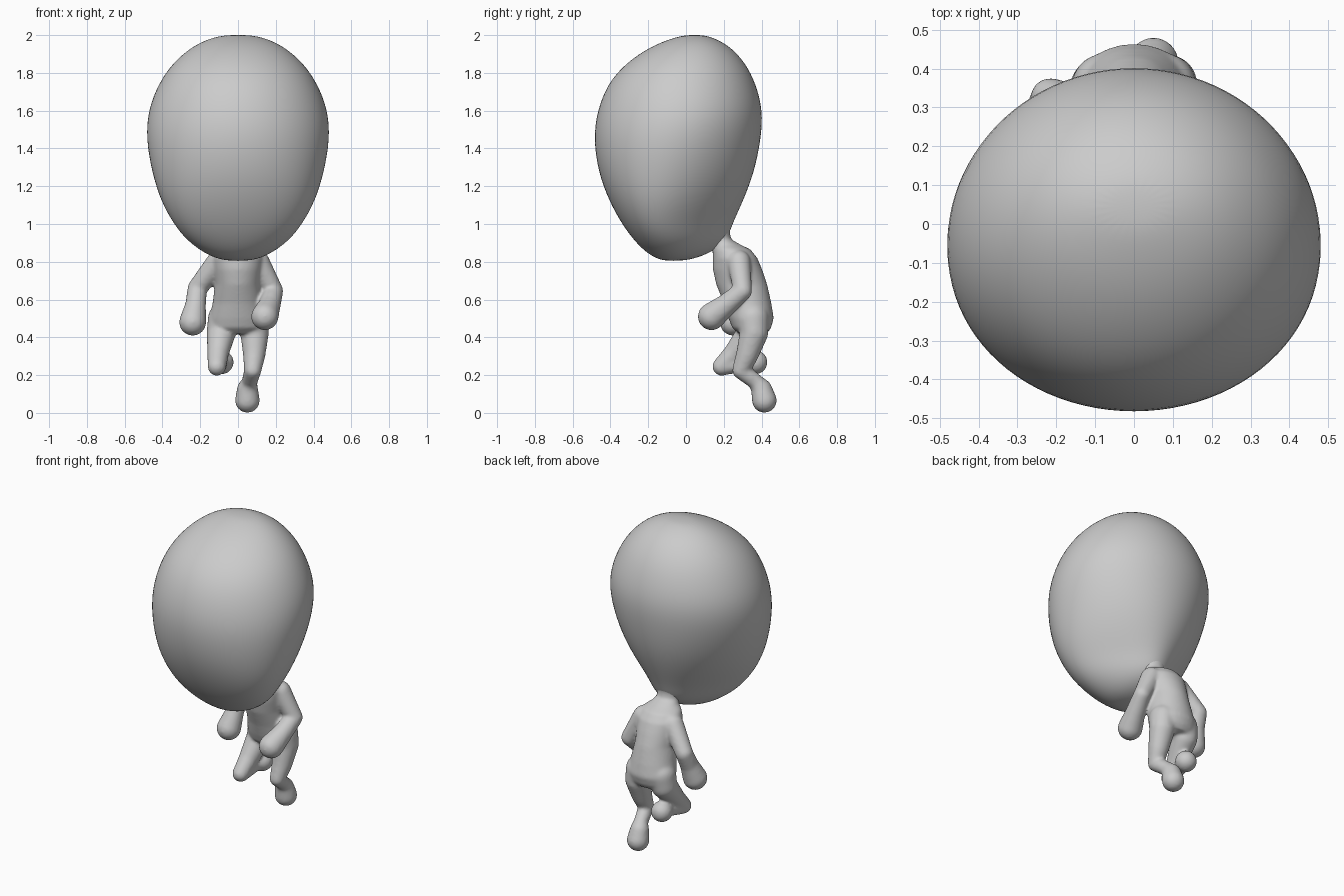
import bpy, bmesh, math
from mathutils import Vector

cube = bpy.data.objects.get("Cube")
if cube:
    bpy.data.objects.remove(cube)

clay = bpy.data.materials.new("plain_grey")
clay.use_nodes = True
GREY = (0.6, 0.6, 0.6, 1)
clay.diffuse_color = GREY
clay.node_tree.nodes["Principled BSDF"].inputs["Base Color"].default_value = GREY


def loft(bm, rings, sides):
    """Stack egg-shaped rings: height, front y, back y, half width, back pinch."""
    loops = []
    for z, front, back, half, pinch in rings:
        loop = []
        for i in range(sides):
            a = math.tau * i / sides
            c, s = math.cos(a), math.sin(a)
            y = (front + back) / 2 + s * (back - front) / 2
            loop.append(bm.verts.new((half * c * (1 - pinch * s), y, z)))
        loops.append(loop)
    for low, high in zip(loops, loops[1:]):
        for i in range(sides):
            j = (i + 1) % sides
            bm.faces.new((low[i], low[j], high[j], high[i]))
    bm.faces.new(loops[0][::-1])
    bm.faces.new(loops[-1])


def limb(bm, joints):
    """Chain of tapered capsules through joints (x, y, z, radius)."""
    for a, b in zip(joints, joints[1:]):
        part = bmesh.new()
        for x, y, z, r in (a, b):
            ball = bmesh.ops.create_icosphere(part, subdivisions=3, radius=r)
            bmesh.ops.translate(part, verts=ball["verts"], vec=Vector((x, y, z)))
        hull = bmesh.ops.convex_hull(part, input=part.verts[:])
        bmesh.ops.delete(part, geom=list({v for v in hull["geom_interior"]
                         if isinstance(v, bmesh.types.BMVert)}), context="VERTS")
        mesh = bpy.data.meshes.new("limb_part")
        part.to_mesh(mesh)
        part.free()
        bm.from_mesh(mesh)
        bpy.data.meshes.remove(mesh)


def finish(bm, name):
    mesh = bpy.data.meshes.new(name)
    bm.to_mesh(mesh)
    bm.free()
    mesh.materials.append(clay)
    mesh.shade_smooth()
    obj = bpy.data.objects.new(name, mesh)
    bpy.context.collection.objects.link(obj)
    return obj


# Large egg-shaped head, leaning forward and tapering to the neck at the back
bm = bmesh.new()
loft(bm, [
    (0.805, -0.11, -0.02, 0.05, 0),
    (0.82, -0.165, 0.06, 0.125, 0.1),
    (0.86, -0.225, 0.155, 0.195, 0.3),
    (0.92, -0.283, 0.222, 0.262, 0.40),
    (1.00, -0.342, 0.248, 0.325, 0.38),
    (1.12, -0.41, 0.305, 0.402, 0.25),
    (1.27, -0.468, 0.365, 0.457, 0.13),
    (1.45, -0.495, 0.402, 0.492, 0.04),
    (1.60, -0.475, 0.412, 0.482, 0),
    (1.74, -0.42, 0.375, 0.427, 0),
    (1.85, -0.325, 0.32, 0.352, 0),
    (1.94, -0.19, 0.237, 0.246, 0),
    (1.985, -0.07, 0.15, 0.145, 0),
    (2.001, 0.0, 0.09, 0.06, 0)], 24)
head = finish(bm, "head")
head.modifiers.new("round", "SUBSURF").levels = 2
head.modifiers["round"].render_levels = 2

# Torso with a thin neck flaring up into the head
bm = bmesh.new()
loft(bm, [
    (0.42, 0.28, 0.43, 0.12, 0),
    (0.45, 0.245, 0.45, 0.15, 0),
    (0.50, 0.225, 0.465, 0.152, 0),
    (0.58, 0.20, 0.452, 0.135, 0),
    (0.68, 0.16, 0.43, 0.122, 0),
    (0.76, 0.142, 0.403, 0.13, 0),
    (0.82, 0.142, 0.378, 0.137, 0),
    (0.865, 0.14, 0.342, 0.115, 0),
    (0.89, 0.138, 0.29, 0.08, 0),
    (0.92, 0.12, 0.238, 0.066, 0),
    (0.96, 0.06, 0.232, 0.085, 0),
    (1.02, 0.02, 0.25, 0.12, 0)], 32)

# Arms with mitten hands, left one swung forward and right one hanging
limb(bm, [(0.105, 0.28, 0.80, 0.062), (0.19, 0.30, 0.645, 0.05),
          (0.165, 0.205, 0.565, 0.06), (0.142, 0.135, 0.51, 0.073)])
limb(bm, [(-0.105, 0.28, 0.80, 0.062), (-0.215, 0.325, 0.66, 0.052),
          (-0.225, 0.285, 0.57, 0.055), (-0.24, 0.25, 0.48, 0.072)])

# Left leg, bent at the knee with the foot pointing down behind
limb(bm, [(0.075, 0.355, 0.50, 0.085), (0.088, 0.36, 0.425, 0.076),
          (0.086, 0.325, 0.31, 0.06), (0.078, 0.29, 0.225, 0.046),
          (0.06, 0.375, 0.16, 0.042), (0.05, 0.40, 0.125, 0.056),
          (0.05, 0.415, 0.066, 0.066)])

# Right leg, knee lifted forward and foot folded back
limb(bm, [(-0.075, 0.355, 0.50, 0.085), (-0.088, 0.35, 0.43, 0.078),
          (-0.105, 0.26, 0.32, 0.058), (-0.112, 0.188, 0.245, 0.049),
          (-0.095, 0.32, 0.265, 0.042), (-0.086, 0.368, 0.268, 0.064)])

body = finish(bm, "body")
blend = body.modifiers.new("blend", "REMESH")
blend.mode = "VOXEL"
blend.voxel_size = 0.009
blend.use_smooth_shade = True
soften = body.modifiers.new("soften", "SMOOTH")
soften.factor = 0.5
soften.iterations = 10
